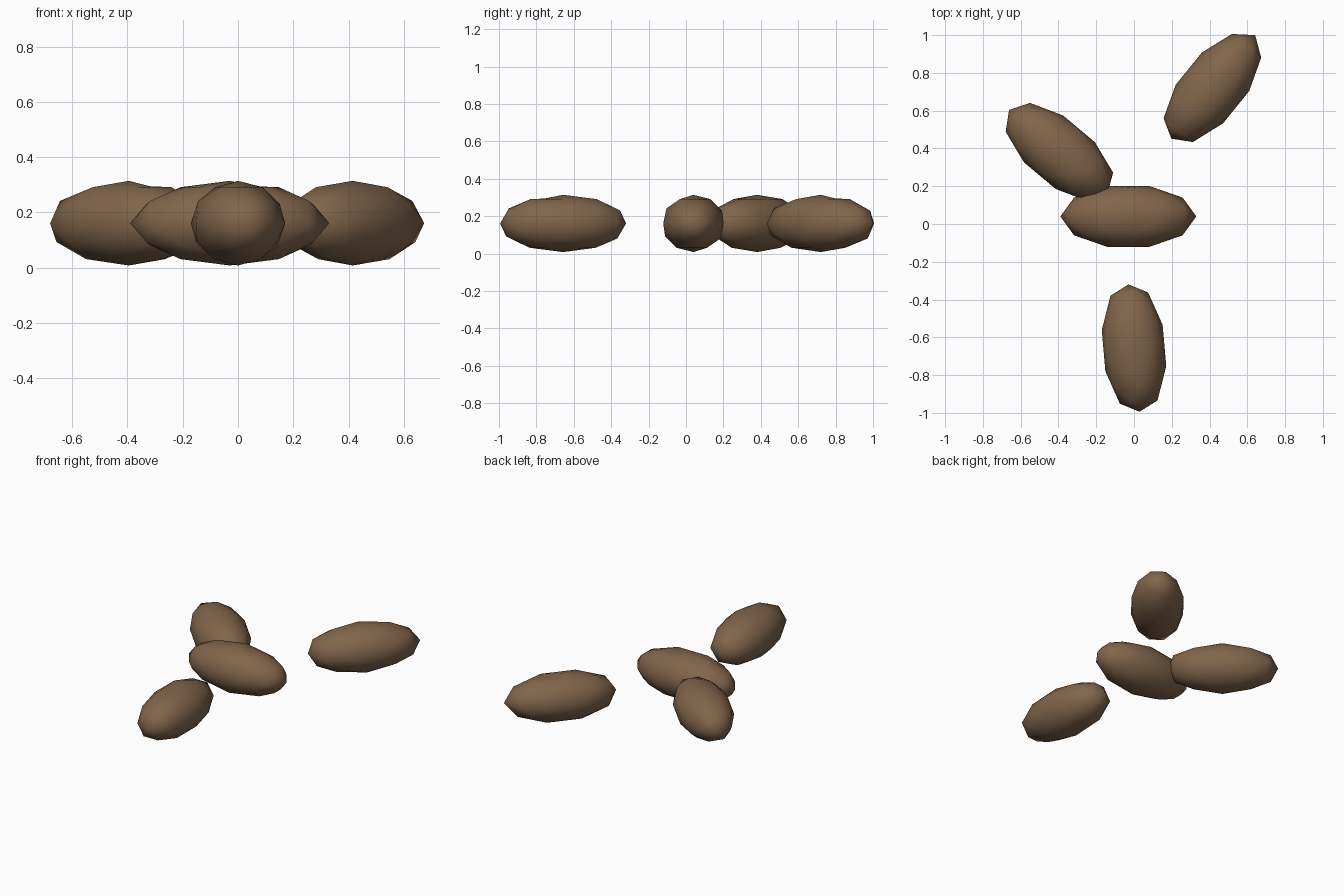
import bpy, bmesh, math
from mathutils import Matrix, Vector

cube = bpy.data.objects.get("Cube")
if cube:
    bpy.data.objects.remove(cube, do_unlink=True)

# Roasted brown shared by every bean
brown = bpy.data.materials.new("roasted_brown")
brown.use_nodes = True
colour = (0.22, 0.13, 0.07, 1)
brown.diffuse_color = colour
bsdf = next(n for n in brown.node_tree.nodes if n.type == 'BSDF_PRINCIPLED')
bsdf.inputs["Base Color"].default_value = colour
bsdf.inputs["Roughness"].default_value = 0.8

HALF_LENGTH, HALF_WIDTH, HALF_HEIGHT = 0.355, 0.17, 0.153
CENTRE_Z = 0.161


def bean(name, x, y, angle, head, tail):
    """Faceted long bean; head and tail are the tip distances from the middle."""
    bm = bmesh.new()
    bmesh.ops.create_icosphere(bm, subdivisions=2, radius=1)
    bmesh.ops.scale(bm, vec=(HALF_WIDTH, HALF_LENGTH, HALF_HEIGHT), verts=bm.verts)
    # Blunt the two tips
    max(bm.verts, key=lambda v: v.co.y).co.y = head
    min(bm.verts, key=lambda v: v.co.y).co.y = -tail
    # Short narrow crease along the crown
    top = max(bm.verts, key=lambda v: v.co.z)
    ridge = max(top.link_edges, key=lambda e: abs(e.other_vert(top).co.y))
    middle = (top.co + ridge.other_vert(top).co) / 2
    new_vert = bmesh.utils.edge_split(ridge, top, 0.5)[1]
    new_vert.co = middle - Vector((0, 0, 0.008))
    bmesh.ops.triangulate(bm, faces=[f for f in bm.faces if len(f.verts) > 3])
    bmesh.ops.rotate(bm, verts=bm.verts, cent=(0, 0, 0),
                     matrix=Matrix.Rotation(math.radians(angle - 90), 3, 'Z'))
    for face in bm.faces:
        face.smooth = True
    mesh = bpy.data.meshes.new(name)
    bm.to_mesh(mesh)
    bm.free()
    mesh.materials.append(brown)
    obj = bpy.data.objects.new(name, mesh)
    obj.location = (x, y, CENTRE_Z)
    bpy.context.collection.objects.link(obj)


# Scattered beans: middle position, heading in degrees, tip distances
bean("middle_bean", -0.03, 0.04, 180, 0.36, 0.36)
bean("front_bean", 0.0, -0.657, 95, 0.338, 0.338)
bean("back_right_bean", -0.395, 0.38, 140, 0.348, 0.335)
bean("back_left_bean", 0.415, 0.72, 231, 0.345, 0.36)
